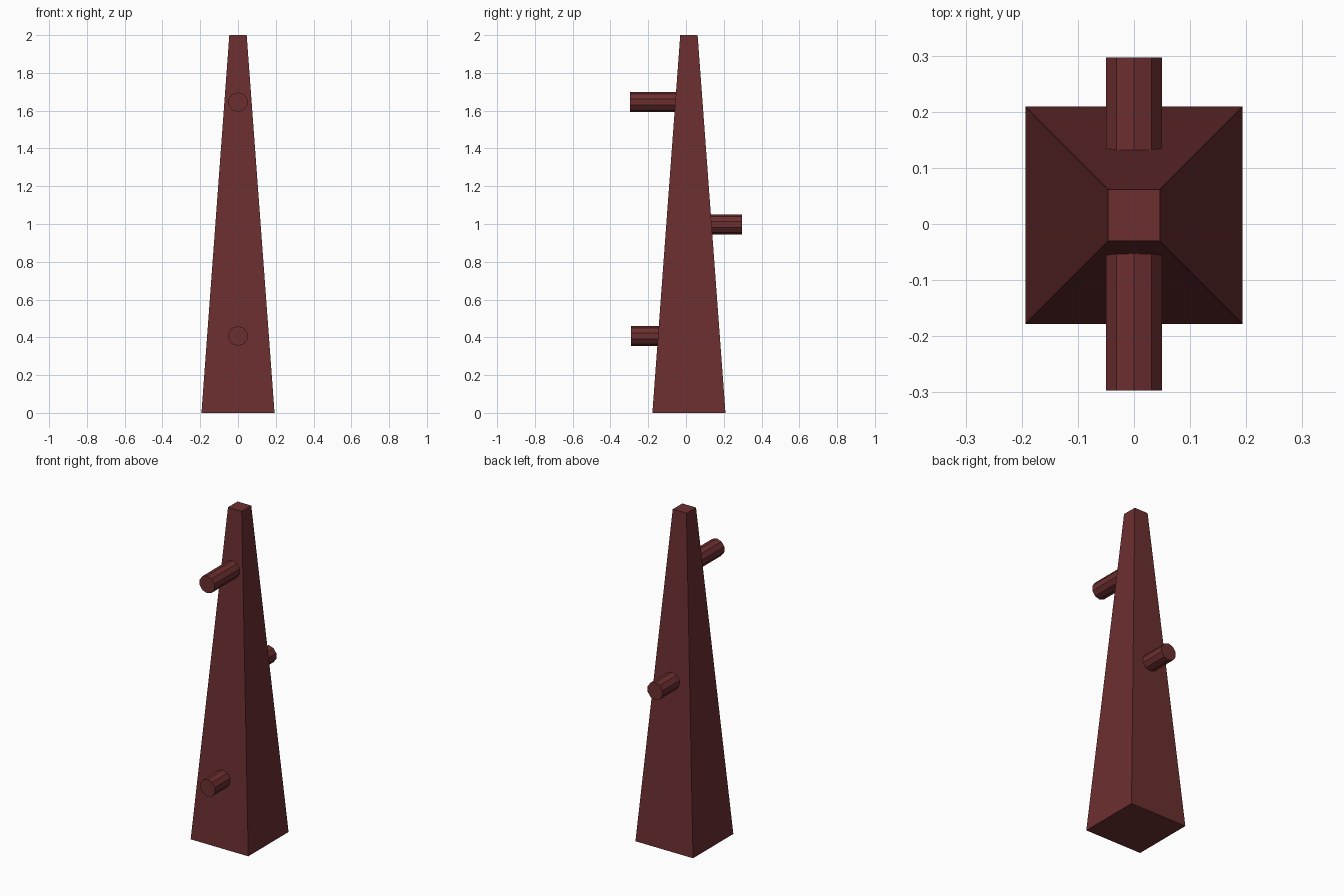
import bpy, bmesh, math
from mathutils import Matrix

if "Cube" in bpy.data.objects:
    bpy.data.objects.remove(bpy.data.objects["Cube"])

wood = bpy.data.materials.new("dark red brown")
wood.diffuse_color = (0.15, 0.028, 0.029, 1)
wood.use_nodes = True
wood.node_tree.nodes["Principled BSDF"].inputs["Base Color"].default_value = wood.diffuse_color


def add_cone(name, sides, r1, r2, depth, matrix):
    bm = bmesh.new()
    bmesh.ops.create_cone(bm, cap_ends=True, segments=sides, radius1=r1,
                          radius2=r2, depth=depth, matrix=matrix)
    mesh = bpy.data.meshes.new(name)
    bm.to_mesh(mesh)
    bm.free()
    mesh.materials.append(wood)
    obj = bpy.data.objects.new(name, mesh)
    bpy.context.collection.objects.link(obj)
    # align one vertex / flat side exactly as wanted
    return obj


# Tapered square post, flat sides facing the axes
post = add_cone("tapered_post", 4, 1, 0.046 / 0.1935, 2, Matrix())
half = 0.1935
for v in post.data.vertices:
    s = half if v.co.z < 0 else 0.046
    a = math.atan2(v.co.y, v.co.x)
    k = round(a / (math.pi / 2))
    ang = k * math.pi / 2 + math.pi / 4
    v.co = (s * math.sqrt(2) * math.cos(ang),
            s * math.sqrt(2) * math.sin(ang) + 0.0155, v.co.z + 1)


# Ten-sided pegs along y, with a corner at the top
def add_peg(name, z, y_in, y_out):
    peg = add_cone(name, 10, 0.0525, 0.0525, abs(y_out - y_in),
                   Matrix.Translation((0, (y_in + y_out) / 2, z))
                   @ Matrix.Rotation(math.pi / 2, 4, 'X'))
    top = max(v.co.z for v in peg.data.vertices)
    if top < z + 0.0515:
        peg.data.transform(Matrix.Translation((0, 0, z))
                           @ Matrix.Rotation(math.pi / 10, 4, 'Y')
                           @ Matrix.Translation((0, 0, -z)))


add_peg("upper_front_peg", 1.645, 0.0, -0.297)
add_peg("middle_back_peg", 0.997, 0.03, 0.297)
add_peg("lower_front_peg", 0.407, 0.0, -0.291)
